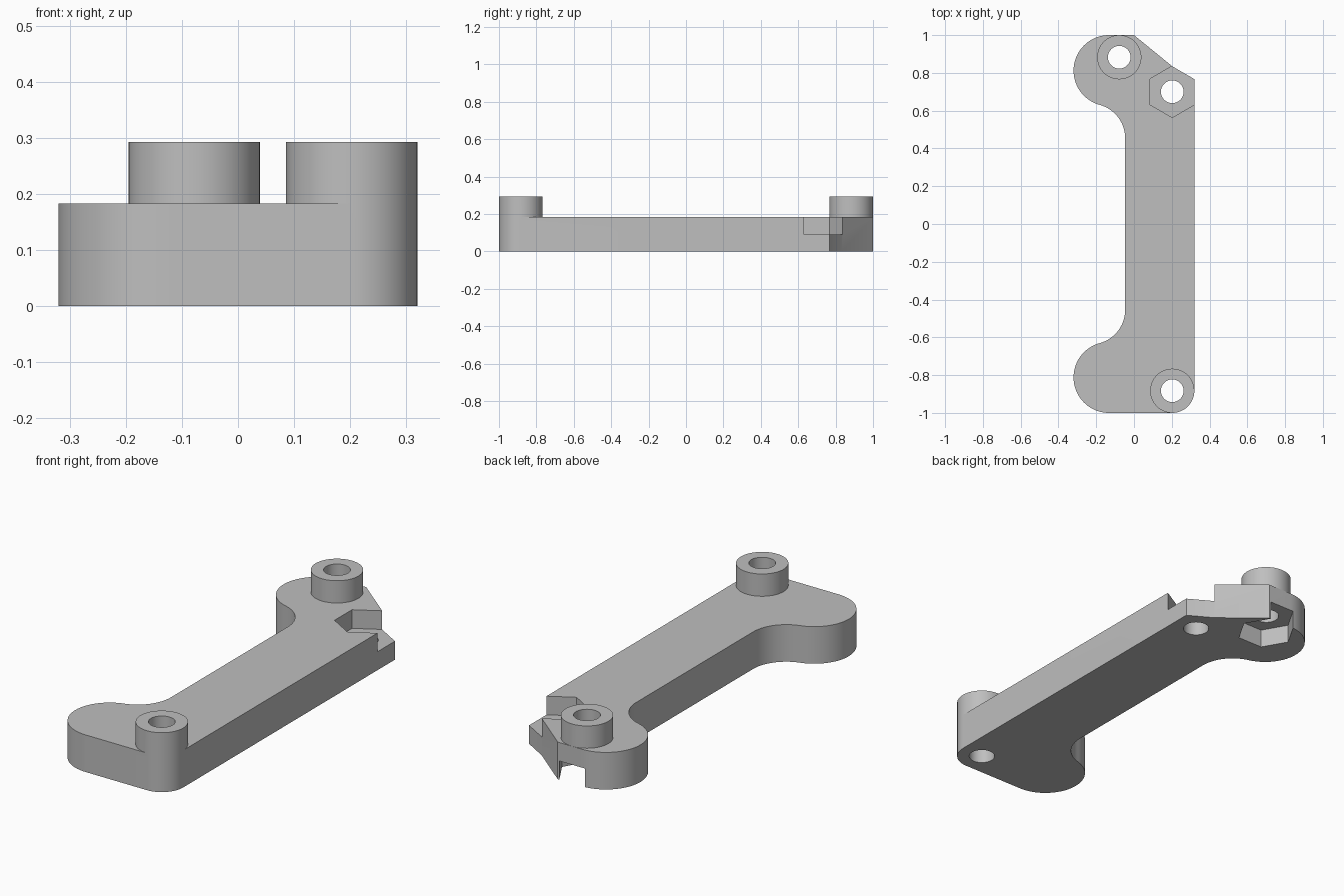
import bpy, bmesh
from math import cos, sin, radians
from mathutils import Vector

if "Cube" in bpy.data.objects:
    bpy.data.objects.remove(bpy.data.objects["Cube"])

THICK = 0.183      # plate thickness
BOSS_TOP = 0.293
POCKET = 0.092     # depth of the nut pockets
LOBE_R = 0.188
FILLET_R = 0.182
BOSS_R = 0.117
HOLE_R = 0.06
RIGHT = 0.3195     # straight long side
INNER = -0.047     # inner long side
BACK_BOSS = (-0.078, 0.883)
FRONT_BOSS = (0.2025, -0.883)
NUT_HOLE = (0.2025, 0.70)
LOBE = Vector((-0.132, 0.812))

grey = bpy.data.materials.new("plain grey")
grey.use_nodes = True
colour = (0.52, 0.52, 0.52, 1)
grey.diffuse_color = colour
grey.node_tree.nodes["Principled BSDF"].inputs["Base Color"].default_value = colour


def arc(centre, r, start, end, steps):
    """Points along an arc, angles in degrees."""
    return [(centre[0] + r * cos(radians(start + (end - start) * i / steps)),
             centre[1] + r * sin(radians(start + (end - start) * i / steps)))
            for i in range(steps + 1)]


def prism(name, points, z0, z1):
    """Upright prism over a closed outline."""
    bm = bmesh.new()
    base = bm.faces.new([bm.verts.new((x, y, z0)) for x, y in points])
    top = bmesh.ops.extrude_face_region(bm, geom=[base])["geom"]
    moved = [v for v in top if isinstance(v, bmesh.types.BMVert)]
    bmesh.ops.translate(bm, verts=moved, vec=(0, 0, z1 - z0))
    bmesh.ops.recalc_face_normals(bm, faces=bm.faces)
    mesh = bpy.data.meshes.new(name)
    bm.to_mesh(mesh)
    bm.free()
    mesh.materials.append(grey)
    obj = bpy.data.objects.new(name, mesh)
    bpy.context.collection.objects.link(obj)
    return obj


def cylinder(name, centre, r, z0, z1):
    return prism(name, arc(centre, r, 0, 360, 64)[:-1], z0, z1)


def hexagon(name, centre, r, start, z0, z1):
    return prism(name, arc(centre, r, start, start + 360, 6)[:-1], z0, z1)


def combine(target, tool, operation):
    """Apply a boolean and discard the tool."""
    tool.hide_render = True
    mod = target.modifiers.new(operation, "BOOLEAN")
    mod.operation = operation
    mod.solver = "EXACT"
    mod.object = tool
    bpy.context.view_layer.objects.active = target
    bpy.ops.object.modifier_apply(modifier=mod.name)
    bpy.data.objects.remove(tool)


# Back lobe with its concave blend into the arm, mirrored for the front lobe
fillet_x = INNER - FILLET_R
drop = ((LOBE_R + FILLET_R) ** 2 - (fillet_x - LOBE.x) ** 2) ** 0.5
fillet = Vector((fillet_x, LOBE.y - drop))
meet = (LOBE - fillet).angle_signed(Vector((1, 0)))
meet = abs(meet) * 180 / 3.14159265
back_lobe = arc(LOBE, LOBE_R, 90, 180 + meet, 40) + arc(fillet, FILLET_R, meet, 0, 20)[1:]
front_lobe = [(x, -y) for x, y in reversed(back_lobe)]
corner = arc(FRONT_BOSS, BOSS_R, -90, 0, 16)
slanted_end = [(RIGHT, 0.767), (NUT_HOLE[0], 0.835), (0, 1)]

# Arm plate
bracket = prism("bracket_arm", back_lobe + front_lobe + corner + slanted_end, 0, THICK)

# Raised bosses
for spot in (BACK_BOSS, FRONT_BOSS):
    combine(bracket, cylinder("boss", spot, BOSS_R, 0.15, BOSS_TOP), "UNION")

# Nut pockets: one open at the top and side, one open at the bottom and back
combine(bracket, hexagon("top_pocket", NUT_HOLE, 0.1362, 30, THICK - POCKET, 0.4), "DIFFERENCE")
combine(bracket, hexagon("under_pocket", BACK_BOSS, 0.1365, 0, -0.1, POCKET), "DIFFERENCE")

# Bolt holes
for spot in (BACK_BOSS, FRONT_BOSS, NUT_HOLE):
    combine(bracket, cylinder("bolt_hole", spot, HOLE_R, -0.2, 0.5), "DIFFERENCE")

# Smooth round walls, crisp edges
bpy.ops.object.select_all(action="DESELECT")
bracket.select_set(True)
bpy.context.view_layer.objects.active = bracket
bpy.ops.object.shade_smooth_by_angle(angle=radians(25))
